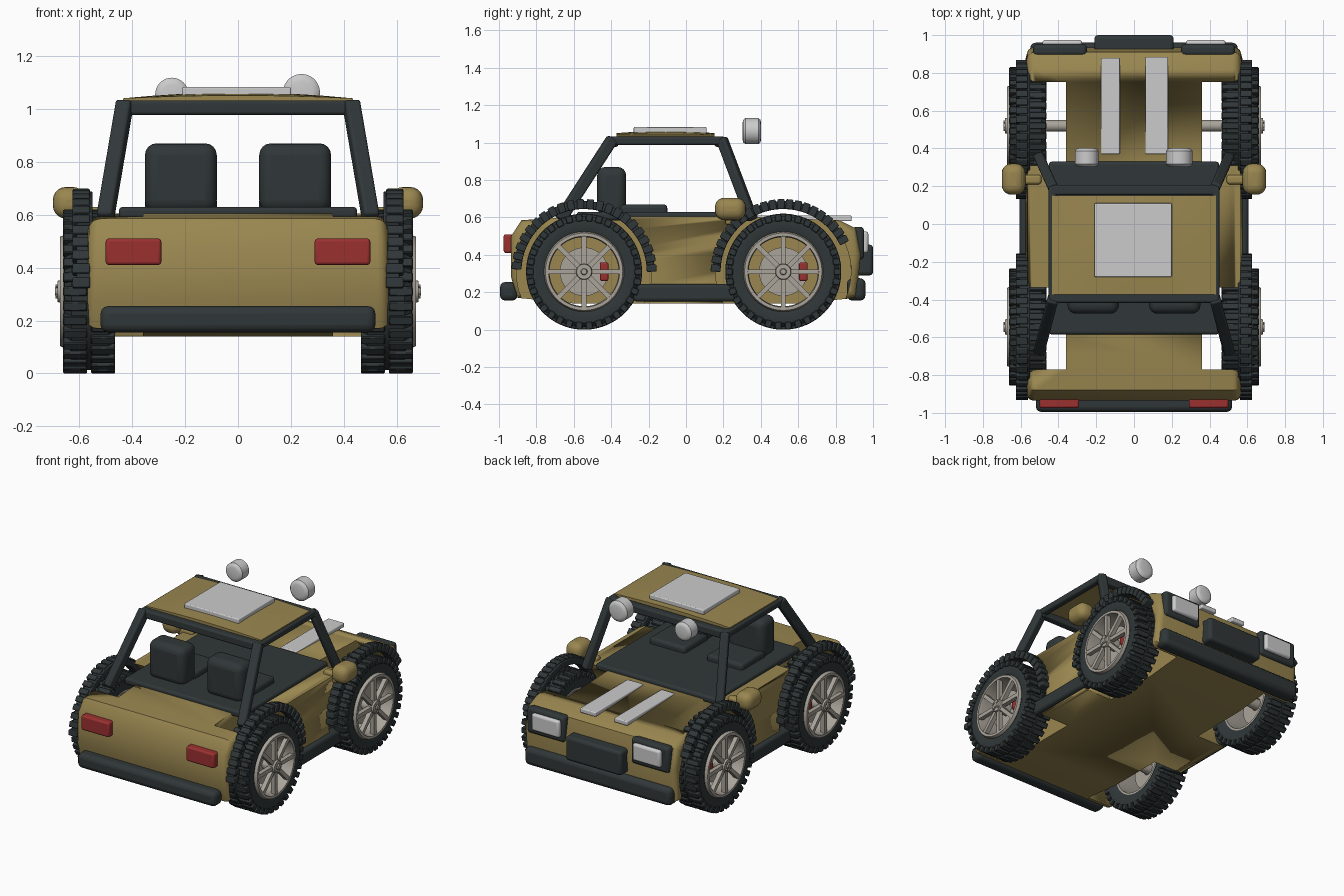
import bpy, bmesh, math
from mathutils import Matrix, Vector

if "Cube" in bpy.data.objects:
    bpy.data.objects.remove(bpy.data.objects["Cube"])

def material(name, c):
    m = bpy.data.materials.new(name)
    m.diffuse_color = (*c, 1)
    m.use_nodes = True
    m.node_tree.nodes["Principled BSDF"].inputs["Base Color"].default_value = m.diffuse_color
    return m

GOLD = material("gold_paint", (0.32, 0.24, 0.08))
DARK = material("dark_rubber", (0.03, 0.038, 0.04))
RED = material("red_lens", (0.33, 0.03, 0.03))
RIM = material("rim_metal", (0.40, 0.37, 0.32))
WHITE = material("pale_panel", (0.55, 0.55, 0.54))

def finish(name, bm, mat, bevel=0, seg=3, mirror=False):
    bmesh.ops.recalc_face_normals(bm, faces=bm.faces)
    me = bpy.data.meshes.new(name)
    bm.to_mesh(me)
    bm.free()
    ob = bpy.data.objects.new(name, me)
    bpy.context.collection.objects.link(ob)
    me.materials.append(mat)
    for o in bpy.context.selected_objects:
        o.select_set(False)
    ob.select_set(True)
    bpy.context.view_layer.objects.active = ob
    bpy.ops.object.shade_smooth_by_angle(angle=math.radians(40))
    if bevel:
        b = ob.modifiers.new("Bevel", 'BEVEL')
        b.width, b.segments = bevel, seg
    if mirror:
        ob.modifiers.new("Mirror", 'MIRROR')
    return ob

def add_box(bm, x, y, z, rot=Matrix()):
    c = Vector(((x[0] + x[1]) / 2, (y[0] + y[1]) / 2, (z[0] + z[1]) / 2))
    s = Matrix.Diagonal((x[1] - x[0], y[1] - y[0], z[1] - z[0], 1))
    bmesh.ops.create_cube(bm, size=1, matrix=rot @ Matrix.Translation(c) @ s)

def box(name, x, y, z, mat, bevel=0.015, mirror=False, seg=3):
    bm = bmesh.new()
    add_box(bm, x, y, z)
    return finish(name, bm, mat, bevel, seg, mirror)

def add_beam(bm, a, b, w):
    a, b = Vector(a), Vector(b)
    d = b - a
    m = Matrix.Translation((a + b) / 2) @ d.to_track_quat('Z', 'Y').to_matrix().to_4x4()
    bmesh.ops.create_cube(bm, size=1, matrix=m @ Matrix.Diagonal((w, w, d.length + w * 0.5, 1)))

def lathe(bm, prof, y, z, n=48, closed=True, x0=0):
    """Spin (x, radius) points about an x-wise axle through (y, z)."""
    pts = prof + prof[:1] if closed else prof
    rings = []
    for i in range(n):
        a = 2 * math.pi * i / n
        rings.append([bm.verts.new((x0 + p[0], y + p[1] * math.cos(a), z + p[1] * math.sin(a)))
                      for p in prof])
    for i in range(n):
        r, q = rings[i], rings[(i + 1) % n]
        for j in range(len(pts) - 1):
            k = (j + 1) % len(prof)
            bm.faces.new((r[j], r[k], q[k], q[j]))
    if not closed:
        bm.faces.new([r[0] for r in rings])
        bm.faces.new([r[-1] for r in rings])

def spin(y, z, a):
    return Matrix.Translation((0, y, z)) @ Matrix.Rotation(a, 4, 'X')

AXLES = {"front": 0.52, "rear": -0.545}
WZ = 0.31

# Body shell from a side profile, with round wheel wells cut out
side = [(-0.90, 0.17), (-0.935, 0.28), (-0.935, 0.50), (-0.88, 0.585), (-0.6, 0.605), (0.3, 0.605),
        (0.82, 0.585), (0.91, 0.54), (0.935, 0.40), (0.91, 0.17), (0.6, 0.14), (-0.6, 0.14)]
bm = bmesh.new()
loops = [[bm.verts.new((s * (0.575 - 0.06 * max(0, z - 0.4)), y, z)) for y, z in side] for s in (-1, 1)]
n = len(side)
for i in range(n):
    bm.faces.new((loops[0][i], loops[0][(i + 1) % n], loops[1][(i + 1) % n], loops[1][i]))
bm.faces.new(loops[0])
bm.faces.new(loops[1])
edges = [e for e in bm.edges if e.verts[0].co.x * e.verts[1].co.x > 0]
bmesh.ops.bevel(bm, geom=edges, offset=0.045, segments=4, profile=0.5, affect='EDGES')
body = finish("body", bm, GOLD)
for pos, ay in AXLES.items():
    bm = bmesh.new()
    for s in (-1, 1):
        lathe(bm, [(s * 0.36, 0.362), (s * 0.75, 0.362)], ay, WZ, 64, False)
    cut = finish(pos + "_well_cutter", bm, GOLD)
    cut.hide_render = True
    cut.hide_viewport = True
    b = body.modifiers.new("Wells", 'BOOLEAN')
    b.operation, b.object, b.solver = 'DIFFERENCE', cut, 'EXACT'

# Wheels, calipers and ribbed fenders
for pos, ay in AXLES.items():
    bm = bmesh.new()
    lathe(bm, [(0.48, 0.205), (0.465, 0.23), (0.465, 0.275), (0.49, 0.297), (0.63, 0.297),
               (0.655, 0.275), (0.66, 0.23), (0.648, 0.205)], ay, WZ, 64)
    finish(pos + "_tyres", bm, DARK, mirror=True)
    bm = bmesh.new()
    count = 34
    for i in range(count):
        for x, off in (((0.464, 0.555), 0), ((0.57, 0.661), 0.5)):
            add_box(bm, x, (-0.018, 0.018), (0.27, 0.31), spin(ay, WZ, 2 * math.pi * (i + off) / count))
    finish(pos + "_tread", bm, DARK, 0.004, 1, mirror=True)

    bm = bmesh.new()
    lathe(bm, [(0.48, 0.212), (0.48, 0.192), (0.645, 0.185), (0.672, 0.19), (0.672, 0.207), (0.655, 0.214)],
          ay, WZ)
    lathe(bm, [(0.50, 0.03), (0.66, 0.045), (0.682, 0.04), (0.682, 0.018), (0.692, 0.014)], ay, WZ, 24, False)
    for i in range(8):
        add_box(bm, (0.640, 0.670), (-0.013, 0.013), (0.03, 0.195), spin(ay, WZ, math.pi * i / 4))
        if i % 2:
            add_box(bm, (0.675, 0.69), (-0.005, 0.005), (0.023, 0.033), spin(ay, WZ, math.pi * i / 4))
    finish(pos + "_rims", bm, RIM, mirror=True)

    bm = bmesh.new()
    lathe(bm, [(0.575, 0.04), (0.575, 0.13), (0.59, 0.13), (0.59, 0.04)], ay, WZ, 32)
    lathe(bm, [(0.34, 0.03), (0.58, 0.03)], ay, WZ, 16, False)
    finish(pos + "_brakes", bm, RIM, mirror=True)
    box(pos + "_calipers", (0.56, 0.63), (ay + 0.085, ay + 0.13), (WZ - 0.05, WZ + 0.05), RED, 0.01, True)

    # Fender: smooth arch strip with ribs round it
    bm = bmesh.new()
    a0, a1 = (25, 180) if pos == "front" else (0, 178)
    steps, prev = 32, None
    for i in range(steps + 1):
        a = math.radians(a0 + (a1 - a0) * i / steps)
        ring = [bm.verts.new((x, ay + r * math.cos(a), WZ + r * math.sin(a)))
                for x, r in ((0.55, 0.335), (0.55, 0.378), (0.61, 0.378), (0.61, 0.335))]
        if prev:
            for j in range(4):
                bm.faces.new((prev[j], prev[(j + 1) % 4], ring[(j + 1) % 4], ring[j]))
        if prev is None or i == steps:
            bm.faces.new(ring)
        prev = ring
    for i in range(22):
        a = math.radians(a0 + 3 + (a1 - a0 - 6) * i / 21)
        add_box(bm, (0.56, 0.625), (-0.019, 0.019), (0.335, 0.388), spin(ay, WZ, a - math.pi / 2))
    finish(pos + "_fenders", bm, DARK, 0.005, 2, mirror=True)

# Sills, bumpers and grille
box("sills", (0.53, 0.605), (-0.28, 0.28), (0.15, 0.245), DARK, 0.02, True)
box("rear_bumper", (-0.52, 0.52), (-0.995, -0.90), (0.155, 0.255), DARK, 0.03)
box("front_bumper", (-0.55, 0.55), (0.86, 0.96), (0.155, 0.275), DARK, 0.03)
box("grille", (-0.21, 0.21), (0.90, 1.0), (0.29, 0.455), DARK, 0.02)

# Lamps
box("tail_lights", (0.29, 0.50), (-0.975, -0.91), (0.41, 0.51), RED, 0.012, True)
box("headlight_surrounds", (0.25, 0.535), (0.89, 0.952), (0.375, 0.55), DARK, 0.02, True)
box("headlights", (0.275, 0.485), (0.93, 0.975), (0.41, 0.525), WHITE, 0.015, True)
for name, x, z, r in (("left_spot_lamp", -0.25, 1.055, 0.063), ("right_spot_lamp", 0.24, 1.062, 0.07)):
    bm = bmesh.new()
    lathe(bm, [(-0.05, r * 0.6), (-0.046, r * 0.85), (-0.035, r), (0.035, r), (0.046, r * 0.85), (0.05, r * 0.6)],
          0, 0, 32, False)
    bm.transform(Matrix.Translation((x, 0.352, z)) @ Matrix.Rotation(math.pi / 2, 4, 'Z'))
    finish(name, bm, WHITE)

# Hood stripes
box("left_stripe", (-0.175, -0.075), (0.37, 0.88), (0.58, 0.61), WHITE, 0.006)
box("right_stripe", (0.06, 0.18), (0.37, 0.885), (0.58, 0.61), WHITE, 0.006)

# Cabin deck and seats
box("cabin_deck", (-0.45, 0.45), (-0.585, 0.33), (0.585, 0.63), DARK, 0.015)
box("seat_backs", (0.08, 0.352), (-0.475, -0.32), (0.61, 0.87), DARK, 0.045, True, 4)
box("seat_cushions", (0.08, 0.352), (-0.36, -0.10), (0.61, 0.67), DARK, 0.02, True)

# Roll cage: pillars, rails and headers
bm = bmesh.new()
for s in (-1, 1):
    add_beam(bm, (s * 0.50, 0.35, 0.60), (s * 0.43, 0.195, 1.01), 0.055)
    add_beam(bm, (s * 0.50, -0.665, 0.60), (s * 0.43, -0.40, 1.01), 0.06)
    add_beam(bm, (s * 0.43, -0.40, 1.01), (s * 0.43, 0.19, 1.01), 0.045)
for y in (-0.39, 0.18):
    add_beam(bm, (-0.43, y, 1.005), (0.43, y, 1.005), 0.055)
finish("roll_cage", bm, DARK, 0.012, 3)

# Slightly domed roof
bm = bmesh.new()
bmesh.ops.create_grid(bm, x_segments=8, y_segments=6, size=1)
for v in bm.verts:
    x, y = v.co.x, v.co.y
    v.co = (x * 0.435, -0.11 + y * 0.262, 1.04 + 0.022 * (1 - x * x) * (1 - 0.5 * y * y))
ext = bmesh.ops.extrude_face_region(bm, geom=bm.faces[:])
bmesh.ops.translate(bm, vec=(0, 0, -0.03), verts=[g for g in ext["geom"] if isinstance(g, bmesh.types.BMVert)])
finish("roof", bm, GOLD)
box("roof_plate", (-0.21, 0.20), (-0.28, 0.11), (1.05, 1.083), WHITE, 0.006)

# Rounded mirrors with short stalks
box("mirrors", (0.575, 0.70), (0.155, 0.32), (0.585, 0.705), GOLD, 0.05, True, 5)
box("mirror_stalks", (0.49, 0.60), (0.21, 0.26), (0.56, 0.63), GOLD, 0.015, True)
